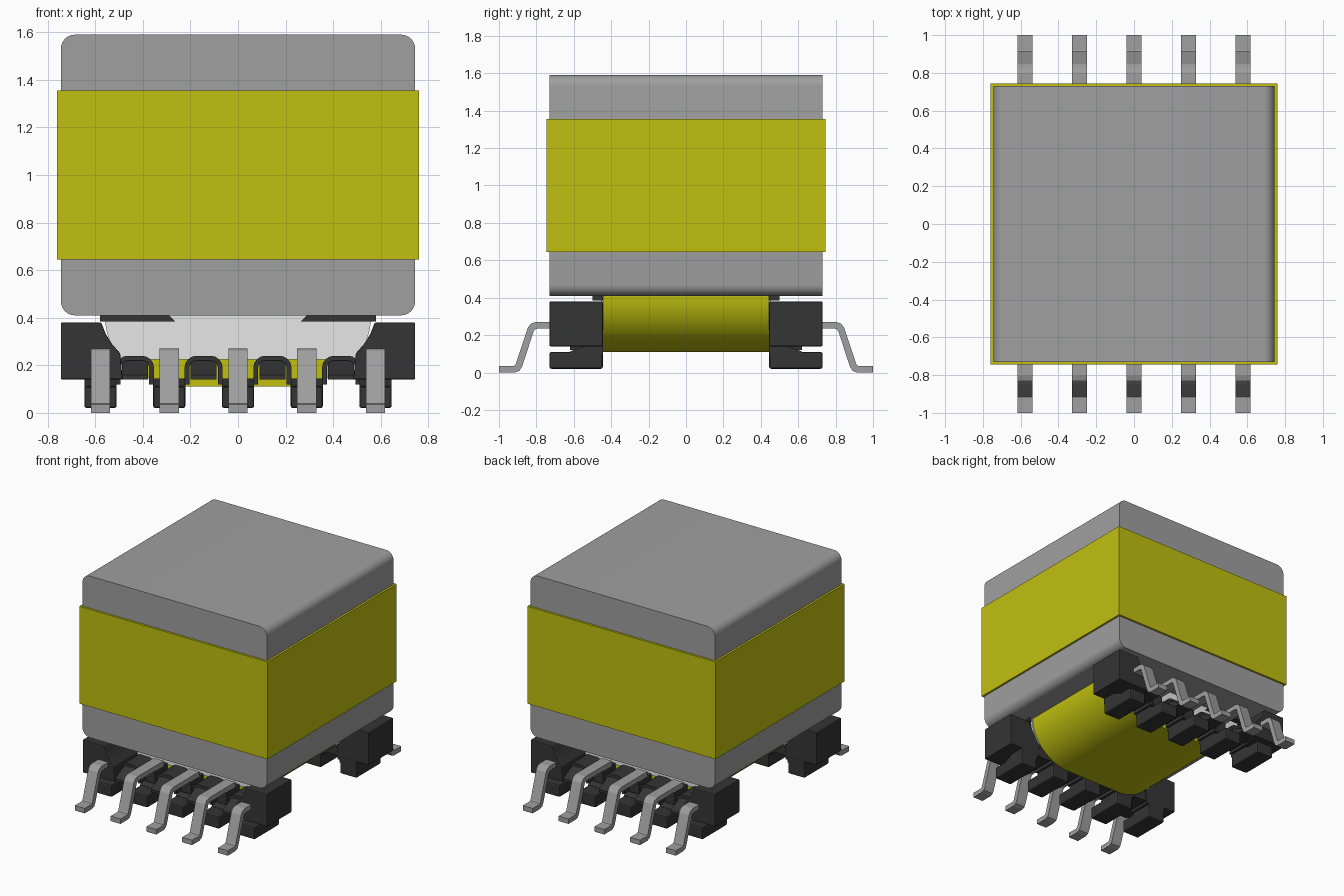
import bpy, bmesh, math
from mathutils import Vector

if "Cube" in bpy.data.objects:
    bpy.data.objects.remove(bpy.data.objects["Cube"], do_unlink=True)


def material(name, r, g, b):
    m = bpy.data.materials.new(name)
    m.use_nodes = True
    m.diffuse_color = (r, g, b, 1)
    m.node_tree.nodes["Principled BSDF"].inputs["Base Color"].default_value = (r, g, b, 1)
    return m


GREY = material("grey metal", 0.35, 0.35, 0.35)
YELLOW = material("yellow tape", 0.53, 0.53, 0.005)
BLACK = material("black plastic", 0.035, 0.035, 0.035)
WHITE = material("white end plate", 0.95, 0.95, 0.95)


def prism(name, pts, lo, hi, mat, axis="y", bevel=0, smooth=False):
    """Extrude a profile along y (points are x, z) or along x (points are y, z)."""
    bm = bmesh.new()
    place = (lambda a, b, d: (a, d, b)) if axis == "y" else (lambda a, b, d: (d, a, b))
    face = bm.faces.new([bm.verts.new(place(a, b, lo)) for a, b in pts])
    new = bmesh.ops.extrude_face_region(bm, geom=[face])["geom"]
    shift = Vector(place(0, 0, hi - lo))
    bmesh.ops.translate(bm, verts=[v for v in new if isinstance(v, bmesh.types.BMVert)], vec=shift)
    bmesh.ops.recalc_face_normals(bm, faces=bm.faces)
    me = bpy.data.meshes.new(name)
    bm.to_mesh(me)
    bm.free()
    me.materials.append(mat)
    ob = bpy.data.objects.new(name, me)
    bpy.context.collection.objects.link(ob)
    if bevel:
        mod = ob.modifiers.new("soft edges", "BEVEL")
        mod.width, mod.segments = bevel, 2
    if smooth:
        bpy.ops.object.select_all(action="DESELECT")
        ob.select_set(True)
        bpy.context.view_layer.objects.active = ob
        bpy.ops.object.shade_smooth_by_angle(angle=math.radians(30))
    return ob


def rect(x0, x1, z0, z1):
    return [(x0, z0), (x1, z0), (x1, z1), (x0, z1)]


def arc(cx, cz, rx, rz, a0, a1, n=8):
    steps = [math.radians(a0 + (a1 - a0) * i / n) for i in range(n + 1)]
    return [(cx + rx * math.cos(a), cz + rz * math.sin(a)) for a in steps]


def ribbon(path, t):
    """Closed outline of a strip of thickness t that follows a path."""
    path = [Vector(p) for p in path]
    left, right = [], []
    for i, p in enumerate(path):
        d0 = (p - path[max(i - 1, 0)]).normalized()
        d1 = (path[min(i + 1, len(path) - 1)] - p).normalized()
        d = (d0 + d1).normalized()
        k = t / 2 / max(d.dot(d1 if d1.length else d0), 0.5)
        n = Vector((-d.y, d.x)) * k
        left.append(tuple(p + n))
        right.append(tuple(p - n))
    return left + right[::-1]


# Core, rounded along the depth direction, and the tape around it
r = 0.06
core = []
for cx, cz, a in ((0.685, 1.53, 0), (-0.685, 1.53, 90), (-0.685, 0.47, 180), (0.685, 0.47, 270)):
    core += arc(cx, cz, r, r, a, a + 90)
prism("core", core, -0.73, 0.73, GREY, smooth=True)
prism("outer_tape", rect(-0.76, 0.76, 0.645, 1.355), -0.745, 0.745, YELLOW)


# Winding that bulges out below the core
def bowl(grow, top):
    right = arc(0.22, 0.41, 0.33 + grow, 0.3 + grow, -90, 0, 16)
    left = [(-x, z) for x, z in reversed(right)]
    return right + [(right[-1][0], top), (left[0][0], top)] + left


prism("winding", bowl(0, 0.415), -0.445, 0.445, YELLOW, smooth=True)

PINS = (-0.578, -0.289, 0, 0.289, 0.578)
for s, side in ((-1, "front"), (1, "back")):
    def depth(a, b):
        return min(s * a, s * b), max(s * a, s * b)

    # End plate of the winding, above the rail
    plate = [(x, max(z, 0.225)) for x, z in bowl(0.01, 0.412) if z > 0.2]
    prism(side + "_end_plate", plate, *depth(0.44, 0.455), WHITE)

    for m, hand in ((1, "left"), (-1, "right")):
        # Corner block hollowed to clear the winding
        hollow = [(0.575, 0.38), (0.555, 0.33), (0.53, 0.29), (0.495, 0.25), (0.485, 0.14)]
        block = [(0.745, 0.14), (0.745, 0.38)] + hollow
        prism(f"{side}_{hand}_corner_block", [(m * x, z) for x, z in block],
              *depth(0.445, 0.73), BLACK, bevel=0.006)
        # Thin flange strip under the core
        strip = [(0.58, 0.385), (0.58, 0.411), (0.29, 0.411), (0.265, 0.385)]
        prism(f"{side}_{hand}_flange_strip", [(m * x, z) for x, z in strip],
              *depth(0.445, 0.5), BLACK)

    for i, x in enumerate(PINS):
        # Foot under each pin, with a neck that joins it to the rail
        w = 0.068
        prism(f"{side}_foot_{i}", rect(x - w, x + w, 0.02, 0.11),
              *depth(0.445, 0.73), BLACK, bevel=0.01)
        neck = [(0.445, 0.1), (0.62, 0.1), (0.62, 0.112), (0.53, 0.145), (0.445, 0.145)]
        prism(f"{side}_neck_{i}", [(s * y, z) for y, z in neck], x - w, x + w, BLACK, axis="x")
        # Bent terminal pin
        bends = [(0.5, 0.252), (0.80, 0.252), (0.818, 0.246), (0.83, 0.23),
                 (0.893, 0.04), (0.902, 0.024), (0.918, 0.018), (1.0, 0.018)]
        outline = [(s * y, z) for y, z in ribbon(bends, 0.036)]
        prism(f"{side}_pin_{i}", outline, x - 0.04, x + 0.04, GREY, axis="x")
        prism(f"{side}_pin_seat_{i}", rect(x - 0.04, x + 0.04, 0.14, 0.235),
              *depth(0.455, 0.6), BLACK)

    for i in range(4):
        # Arched wire guide between neighbouring feet, with a ramp inside
        x = (PINS[i] + PINS[i + 1]) / 2
        h = 0.07
        arch = [(x + h, 0.12)] + arc(x + h - 0.04, 0.19, 0.04, 0.04, 0, 90, 4)
        arch += arc(x - h + 0.04, 0.19, 0.04, 0.04, 90, 180, 4) + [(x - h, 0.12)]
        prism(f"{side}_wire_arch_{i}", ribbon(arch, 0.02), *depth(0.445, 0.62), BLACK, smooth=True)
        ramp = [(0.455, 0.14), (0.72, 0.14), (0.72, 0.16), (0.6, 0.222), (0.455, 0.222)]
        prism(f"{side}_wire_ramp_{i}", [(s * y, z) for y, z in ramp],
              x - 0.055, x + 0.055, BLACK, axis="x")
